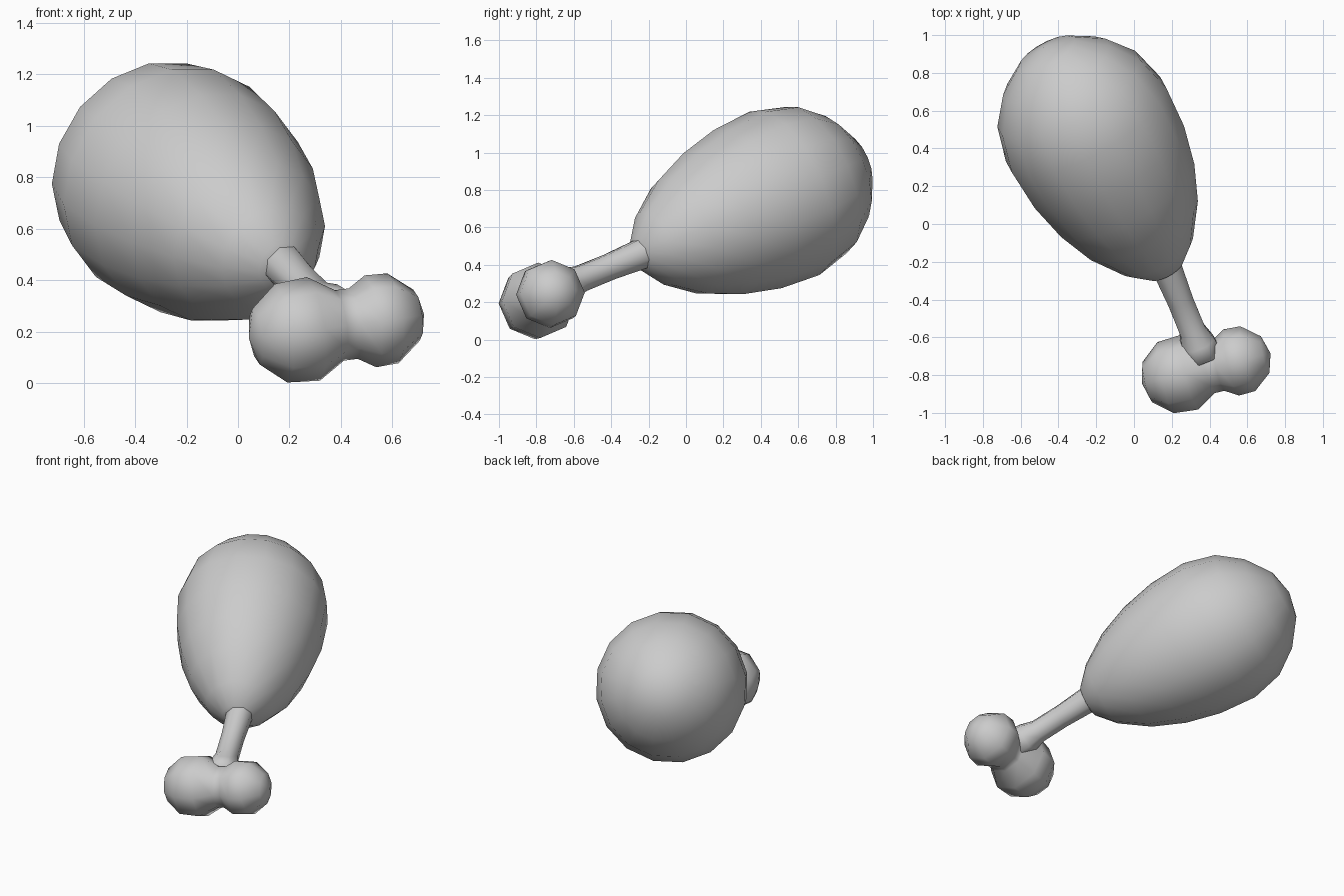
import bpy, bmesh, math
from mathutils import Vector

if "Cube" in bpy.data.objects:
    bpy.data.objects.remove(bpy.data.objects["Cube"])


def lathe(name, start, direction, profile, sides, phase=0.0):
    """Revolve (distance, radius) pairs around an arbitrary axis."""
    axis = Vector(direction).normalized()
    u = Vector((0, 0, 1)).cross(axis).normalized()
    v = axis.cross(u)
    bm = bmesh.new()
    rings = []
    for t, r in profile:
        c = Vector(start) + axis * t
        if r == 0:
            rings.append([bm.verts.new(c)])
            continue
        angles = [2 * math.pi * (i + phase) / sides for i in range(sides)]
        rings.append([bm.verts.new(c + u * r * math.cos(a) + v * r * math.sin(a))
                      for a in angles])
    for a, b in zip(rings, rings[1:]):
        for i in range(sides):
            j = (i + 1) % sides
            if len(a) == 1:
                bm.faces.new((a[0], b[j], b[i]))
            elif len(b) == 1:
                bm.faces.new((a[i], a[j], b[0]))
            else:
                bm.faces.new((a[i], a[j], b[j], b[i]))
    bmesh.ops.recalc_face_normals(bm, faces=bm.faces)
    mesh = bpy.data.meshes.new(name)
    bm.to_mesh(mesh)
    bm.free()
    for p in mesh.polygons:
        p.use_smooth = True
    obj = bpy.data.objects.new(name, mesh)
    bpy.context.collection.objects.link(obj)
    return obj


# Egg-shaped meat, narrow end towards the bone
lathe("meat", (0.17, -0.245, 0.452), (-0.452, 0.822, 0.352),
      [(-0.03, 0), (0, 0.10), (0.10, 0.21), (0.28, 0.33), (0.48, 0.41),
       (0.70, 0.46), (0.94, 0.475), (1.14, 0.425), (1.29, 0.315),
       (1.40, 0.165), (1.44, 0)], 16, 0.5)

# Bone shaft, flaring into the knuckle
bone_top = Vector((0.175, -0.235, 0.46))
bone_end = Vector((0.385, -0.75, 0.25))
lathe("bone_shaft", bone_top, bone_end - bone_top,
      [(0, 0.085), (0.2, 0.074), (0.38, 0.075), (0.46, 0.10),
       (0.54, 0.11), (0.58, 0)], 8, 0.5)

# Two-lobed knuckle at the bone's end
big = Vector((0.235, -0.798, 0.203))
small = Vector((0.55, -0.725, 0.245))
lathe("bone_knuckle", big, small - big,
      [(-0.20, 0), (-0.17, 0.11), (-0.07, 0.193), (0.06, 0.203),
       (0.165, 0.138), (0.22, 0.138), (0.29, 0.18), (0.38, 0.176),
       (0.475, 0.10), (0.505, 0)], 8, 0)
